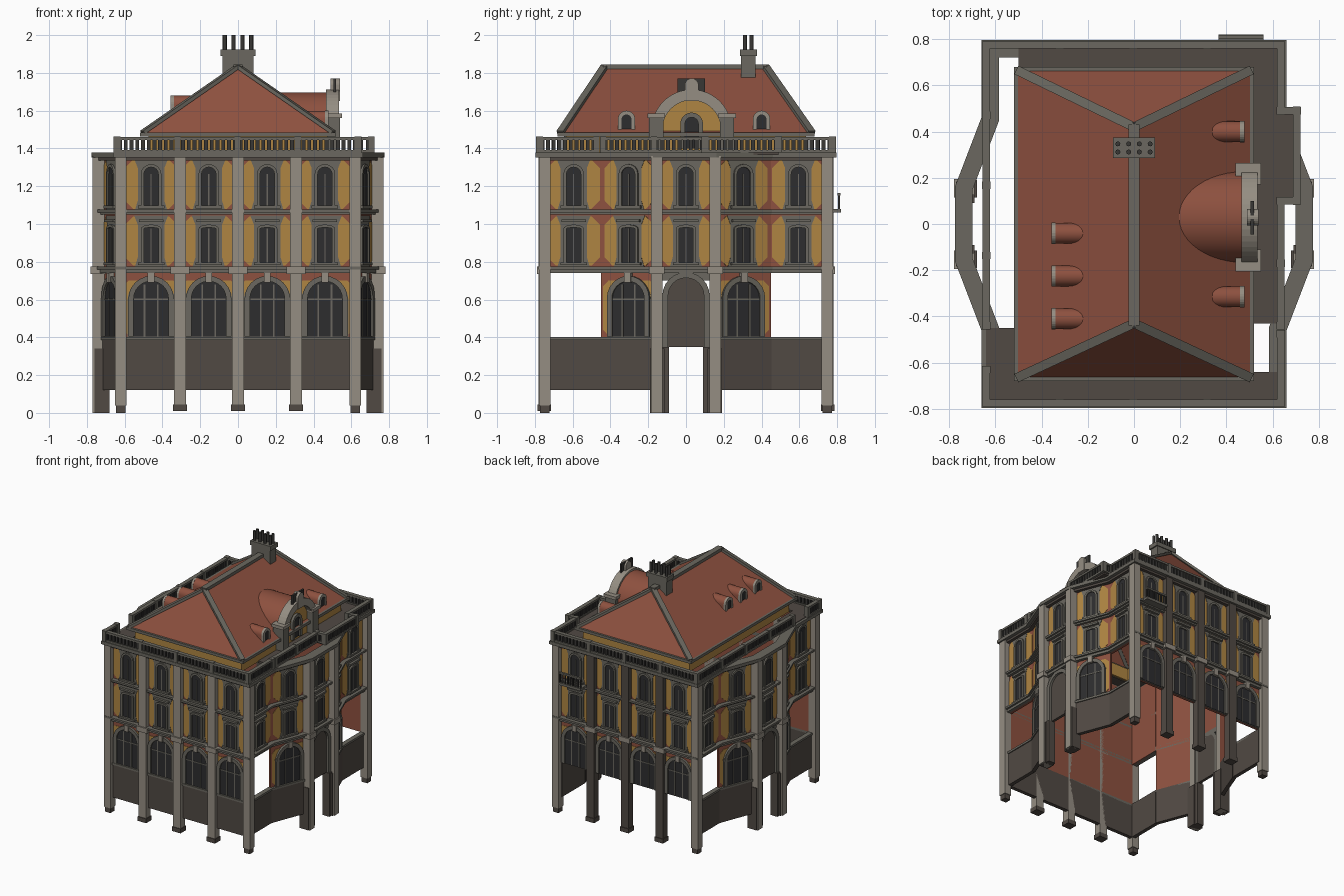
import bpy, bmesh, math
from mathutils import Vector

if "Cube" in bpy.data.objects:
    bpy.data.objects.remove(bpy.data.objects["Cube"])

COL = {"pale_stone": (0.30, 0.27, 0.225), "grey_stone": (0.145, 0.137, 0.115),
       "brown_stone": (0.082, 0.067, 0.057), "ochre_plaster": (0.43, 0.235, 0.055),
       "terracotta": (0.27, 0.082, 0.05), "dark_glass": (0.026, 0.026, 0.028),
       "dark_iron": (0.04, 0.038, 0.035)}
MATS = {}
for k, c in COL.items():
    MATS[k] = bpy.data.materials.new(k)
    MATS[k].diffuse_color = (*c, 1)
PARTS = {}


def part(name, mat):
    if name not in PARTS:
        PARTS[name] = (bmesh.new(), mat)
    return PARTS[name][0]


def loft(bm, a, b):
    """closed solid between two matching loops"""
    va, vb = [bm.verts.new(p) for p in a], [bm.verts.new(p) for p in b]
    bm.faces.new(va)
    bm.faces.new(vb[::-1])
    for i in range(len(va)):
        j = (i + 1) % len(va)
        bm.faces.new((va[i], vb[i], vb[j], va[j]))


def box(bm, x0, x1, y0, y1, z0, z1):
    q = [(x0, y0), (x1, y0), (x1, y1), (x0, y1)]
    loft(bm, [(x, y, z0) for x, y in q], [(x, y, z1) for x, y in q])


class Frame:
    """wall plane: u runs along the wall, n points outwards"""
    def __init__(self, o, u):
        self.o, self.u = Vector(o), Vector(u).normalized()
        self.n = Vector((self.u.y, -self.u.x))

    def at(self, u, z, n):
        p = self.o + self.u * u + self.n * n
        return (p.x, p.y, z)

    def prism(self, bm, pts, n0, n1):
        loft(bm, [self.at(u, z, n0) for u, z in pts], [self.at(u, z, n1) for u, z in pts])

    def plate(self, bm, u0, u1, z0, z1, n0, n1):
        self.prism(bm, [(u0, z0), (u1, z0), (u1, z1), (u0, z1)], n0, n1)

    def ring(self, bm, outer, inner, n0, n1):
        for i in range(len(outer) - 1):
            self.prism(bm, [outer[i], outer[i + 1], inner[i + 1], inner[i]], n0, n1)


def arch(u, r, z0, zc, n=12, rz=None):
    rz = rz or r
    return [(u + r, z0)] + [(u + r * math.cos(math.pi * i / n), zc + rz * math.sin(math.pi * i / n))
                            for i in range(n + 1)] + [(u - r, z0)]


# plan of the outer wall, counter-clockwise
half = [(0.605, -0.74), (0.605, -0.45), (0.72, -0.15), (0.72, 0.15), (0.605, 0.45), (0.605, 0.74)]
PLAN = [Vector(p) for p in half] + [Vector((-x, -y)) for x, y in half]
KIND = ["straight", "slant", "flat", "slant", "straight", "back",
        "straight", "slant", "flat", "slant", "straight", "front"]


def offset(d):
    out = []
    for i, p in enumerate(PLAN):
        e0, e1 = (p - PLAN[i - 1]).normalized(), (PLAN[(i + 1) % 12] - p).normalized()
        n0, n1 = Vector((e0.y, -e0.x)), Vector((e1.y, -e1.x))
        out.append(p + (n0 + n1) * d / (1 + n0.dot(n1)))
    return out


def band(name, mat, z0, z1, d0, d1, skip=()):
    bm, a, b = part(name, mat), offset(d0), offset(d1)
    for i in range(12):
        j = (i + 1) % 12
        if KIND[i] not in skip:
            q = [a[i], b[i], b[j], a[j]]
            loft(bm, [(p.x, p.y, z0) for p in q], [(p.x, p.y, z1) for p in q])


def plaster(f, u, z0, z1, w=0.14, c=0.045):
    f.prism(part("plaster_panels", "ochre_plaster"),
            [(u - w + c, z0), (u + w - c, z0), (u + w, z0 + c), (u + w, z1 - c),
             (u + w - c, z1), (u - w + c, z1), (u - w, z1 - c), (u - w, z0 + c)], 0, 0.003)


def upper_window(f, u, z0, round_top):
    stone, glass = part("window_surrounds", "grey_stone"), part("window_glass", "dark_glass")
    mould = part("window_mouldings", "grey_stone")
    plaster(f, u, z0 + 0.005, z0 + 0.265)
    f.prism(stone, [(u - .085, z0), (u + .085, z0), (u + .07, z0 + .05), (u + .07, z0 + .22),
                    (u + .09, z0 + .27), (u - .09, z0 + .27), (u - .07, z0 + .22), (u - .07, z0 + .05)], 0, 0.006)
    zt = z0 + (0.19 if round_top else 0.2)
    rz = 0.036 if round_top else 0.006
    a = arch(u, 0.038, z0 + 0.02, zt, 8, rz)
    f.prism(glass, a, 0, 0.009)
    f.ring(mould, arch(u, 0.054, z0 + 0.02, zt, 8, rz + 0.016), a, 0, 0.018)
    f.plate(part("window_sills", "grey_stone"), u - .07, u + .07, z0 + .008, z0 + .022, 0, .025)
    if not round_top:
        f.plate(mould, u - .065, u + .065, z0 + .235, z0 + .25, 0, .025)
    f.plate(part("window_bars", "grey_stone"), u - .003, u + .003, z0 + .02, zt, 0, .011)


def arched_window(f, u):
    plaster(f, u, 0.41, 0.70, 0.148, 0.03)
    f.prism(part("window_surrounds", "grey_stone"), arch(u, .125, .4, .595), 0, .006)
    a = arch(u, 0.092, 0.405, 0.605)
    f.prism(part("window_glass", "dark_glass"), a, 0, 0.009)
    f.ring(part("window_mouldings", "grey_stone"), arch(u, 0.12, 0.405, 0.605), a, 0, 0.02)
    bars = part("window_bars", "grey_stone")
    for du in (-.035, .035):
        f.plate(bars, u + du - .004, u + du + .004, .405, .68, 0, .012)
    f.plate(bars, u - .09, u + .09, .597, .605, 0, .012)
    f.plate(part("keystones", "pale_stone"), u - .018, u + .018, .69, .74, 0, .03)


# walls, windows and doors for every wall segment
for i, kind in enumerate(KIND):
    a, b = PLAN[i], PLAN[(i + 1) % 12]
    f, h = Frame((a + b) / 2, b - a), (b - a).length / 2
    cols = (-.46, -.155, .155, .46) if kind in ("front", "back") else (0,)
    f.plate(part("upper_walls", "terracotta"), -h, h, .74, 1.36, -.02, 0)
    if kind in ("front", "back", "slant"):
        f.plate(part("ground_walls", "terracotta"), -h, h, .4, .74, -.02, 0)
    for u in cols:
        upper_window(f, u, .775, False)
        upper_window(f, u, 1.075, True)
        if kind in ("front", "back", "slant"):
            arched_window(f, u)
    base = part("base_walls", "brown_stone")
    if kind == "flat":
        f.plate(part("door_wall", "grey_stone"), -h, h, .7, .74, -.02, 0)
        f.prism(part("doors", "brown_stone"), arch(0, .097, .35, .62), -.02, 0.002)
        f.ring(part("door_mouldings", "grey_stone"), arch(0, .125, .35, .62), arch(0, .095, .35, .62), -.02, .02)
        for s in (-1, 1):
            f.plate(base, *sorted((s * .09, s * .16)), 0, .35, -.03, .03)
            f.plate(part("bay_pilasters", "pale_stone"), *sorted((s * .125, s * .185)), .0, 1.36, -.03, .05)
            f.plate(part("pilaster_feet", "brown_stone"), *sorted((s * .115, s * .19)), 0, .34, -.04, .04)
            f.plate(part("capitals", "pale_stone"), *sorted((s * .115, s * .195)), .735, .775, -.02, .06)
    elif kind != "back":
        f.plate(base, -h, h, .12, .4, -.02, .01)
    if kind in ("front", "back"):
        mat = "pale_stone" if kind == "front" else "brown_stone"
        for u in (-.307, 0, .307):
            f.plate(part(kind + "_pilasters", mat), u - .033, u + .033, .04, 1.36, -.02, .04)
            f.plate(part("pilaster_feet", "brown_stone"), u - .038, u + .038, .01, .045, -.025, .045)
            f.plate(part("capitals", "pale_stone"), u - .05, u + .05, .735, .775, -.02, .05)

# corner pilasters
for sx in (-1, 1):
    for sy in (-1, 1):
        x, y = sx * .62, sy * .748
        box(part("corner_pilasters", "pale_stone"), x - .03, x + .03, y - .03, y + .03, .04, 1.36)
        box(part("pilaster_feet", "brown_stone"), x - .025, x + .025, y - .025, y + .025, .0, .045)

# string courses and cornice
band("base_ledge", "grey_stone", .385, .402, -.02, .018, ("back", "flat"))
band("first_string_course", "grey_stone", .74, .76, -.02, .025)
band("first_string_cap", "grey_stone", .76, .775, -.02, .04)
band("second_string_course", "grey_stone", 1.05, 1.062, -.02, .02)
band("second_string_cap", "grey_stone", 1.062, 1.077, -.02, .035)
band("cornice_frieze", "brown_stone", 1.335, 1.352, -.02, .03)
band("cornice", "grey_stone", 1.352, 1.378, -.02, .056)

# flat roof decks behind the balustrade
dk = part("roof_decks", "brown_stone")
for b in ((-.64, .63, -.775, -.64), (-.64, -.5, -.64, -.45), (-.5, .63, .64, .77),
          (.48, .63, -.43, .64), (.63, .7, .1, .49)):
    box(dk, *b, 1.366, 1.382)

# balustrades
def balustrade(p, q):
    d = Vector(q) - Vector(p)
    f, L = Frame(p, d), d.length
    rail = part("balustrade_rails", "grey_stone")
    f.plate(rail, 0, L, 1.378, 1.392, -.014, .014)
    f.plate(rail, 0, L, 1.444, 1.46, -.016, .016)
    k = max(1, round(L / .03))
    for i in range(k):
        u = (i + .5) * L / k
        f.plate(part("balusters", "dark_iron"), u - .01, u + .01, 1.39, 1.446, -.009, .009)
    m = max(1, round(L / .31))
    for i in range(m + 1):
        f.plate(part("balustrade_posts", "grey_stone"), i * L / m - .016, i * L / m + .016, 1.378, 1.463, -.018, .018)

for path in ([(-.64, -.63), (-.64, -.775), (.635, -.775), (.635, -.475)],
             [(.635, -.44), (.635, .1), (.705, .1), (.705, .49), (.635, .49), (.635, .775),
              (-.64, .775), (-.64, -.44)]):
    for p, q in zip(path, path[1:]):
        balustrade(p, q)

# attic wall, eaves and hipped roof
at, ev = part("attic_walls", "ochre_plaster"), part("eaves", "grey_stone")
for bm, x, y, t, z0, z1 in ((at, .475, .635, .015, 1.37, 1.47), (ev, .52, .68, .05, 1.462, 1.484)):
    for s in (-1, 1):
        box(bm, *sorted((s * x, s * (x - t))), -y, y, z0, z1)
        box(bm, -x + t, x - t, *sorted((s * y, s * (y - t))), z0, z1)
bm = part("hipped_roof", "terracotta")
A, B, C, D, E, F = [bm.verts.new(p) for p in ((-.505, -.665, 1.482), (.505, -.665, 1.482), (.505, .665, 1.482),
                                              (-.505, .665, 1.482), (0, -.43, 1.832), (0, .42, 1.832))]
for q in ((A, B, E), (B, C, F, E), (C, D, F), (D, A, E, F)):
    bm.faces.new(q)

def beam(bm, p, q, w, h):
    p, q = Vector(p), Vector(q)
    d = (q - p).normalized()
    s = d.cross(Vector((0, 0, 1))).normalized() * w
    t = s.cross(d).normalized() * h
    loft(bm, [p + s - t, p + s + t, p - s + t, p - s - t], [q + s - t, q + s + t, q - s + t, q - s - t])

rc = part("ridge_caps", "grey_stone")
beam(rc, (0, -.44, 1.833), (0, .43, 1.833), .024, .012)
for sx in (-1, 1):
    beam(rc, (sx * .505, -.665, 1.485), (0, -.43, 1.835), .02, .01)
    beam(rc, (sx * .505, .665, 1.485), (0, .42, 1.835), .02, .01)

# small barrel dormers: side, y, inner x, top height
for s, y, n0, zt in ((-1, -.04, .22, 1.68), (-1, -.225, .22, 1.68), (-1, -.41, .22, 1.68),
                     (1, .4, .34, 1.6), (1, -.315, .34, 1.6)):
    f = Frame((0, y), (0, s))
    zc, zb = zt - .046, zt - .11
    f.prism(part("small_dormers", "terracotta"), arch(0, .045, zb, zc), n0, n0 + .13)
    f.ring(part("dormer_frames", "pale_stone"), arch(0, .046, zb, zc), arch(0, .026, zb, zc), n0 + .12, n0 + .138)
    f.prism(part("dormer_glass", "dark_glass"), arch(0, .027, zb, zc), n0 + .125, n0 + .133)

# large barrel dormer with arched gable
f = Frame((0, .03), (0, 1))
f.prism(part("large_dormer_vault", "terracotta"), arch(0, .197, 1.46, 1.5, 24), .17, .47)
f.prism(part("gable_wall", "ochre_plaster"), arch(0, .19, 1.38, 1.5, 24), .47, .49)
f.ring(part("gable_arch", "pale_stone"), arch(0, .212, 1.4, 1.5, 24), arch(0, .155, 1.4, 1.5, 24), .465, .535)
f.ring(part("gable_window_arch", "grey_stone"), arch(0, .06, 1.4, 1.53), arch(0, .035, 1.4, 1.53), .485, .51)
f.prism(part("gable_glass", "dark_glass"), arch(0, .036, 1.4, 1.53), .485, .497)
for s in (-1, 1):
    f.plate(part("gable_piers", "grey_stone"), *sorted((s * .15, s * .225)), 1.38, 1.56, .45, .54)
    f.plate(part("gable_pier_caps", "pale_stone"), *sorted((s * .14, s * .235)), 1.56, 1.585, .44, .55)
f.plate(part("gable_crest_panel", "dark_iron"), -.075, .07, 1.65, 1.77, .505, .52)
f.prism(part("gable_crest", "pale_stone"), arch(0, .036, 1.65, 1.735), .49, .54)

# chimney and pots
box(part("chimney_stack", "grey_stone"), -.082, .082, .292, .368, 1.66, 1.89)
box(part("chimney_cap", "grey_stone"), -.092, .092, .285, .375, 1.89, 1.925)
for x in (-.07, -.023, .023, .07):
    for y in (.312, .347):
        c = [(x + .011 * math.cos(a * math.pi / 4), y + .011 * math.sin(a * math.pi / 4)) for a in range(8)]
        loft(part("chimney_pots", "dark_iron"), [(p, q, 1.92) for p, q in c], [(p, q, 2.0) for p, q in c])

# back balcony
f = Frame((-.0, .74), (-1, 0))
f.plate(part("balcony_floor", "grey_stone"), -.56, -.365, 1.06, 1.08, 0, .08)
f.plate(part("balcony_rail", "grey_stone"), -.56, -.365, 1.15, 1.163, .062, .078)
for i in range(9):
    u = -.555 + i * .0231
    f.plate(part("balcony_bars", "dark_iron"), u - .005, u + .005, 1.08, 1.15, .065, .075)

# turn parts into objects
for name, (bm, mat) in PARTS.items():
    bmesh.ops.recalc_face_normals(bm, faces=bm.faces)
    me = bpy.data.meshes.new(name)
    bm.to_mesh(me)
    bm.free()
    me.materials.append(MATS[mat])
    ob = bpy.data.objects.new(name, me)
    bpy.context.collection.objects.link(ob)
    if name in ("small_dormers", "large_dormer_vault", "chimney_pots"):
        bpy.ops.object.select_all(action='DESELECT')
        ob.select_set(True)
        bpy.context.view_layer.objects.active = ob
        bpy.ops.object.shade_smooth_by_angle(angle=math.radians(46))

for m in bpy.data.materials:
    if m.users and not m.is_grease_pencil:
        m.use_nodes = True
        m.node_tree.nodes["Principled BSDF"].inputs["Base Color"].default_value = m.diffuse_color
